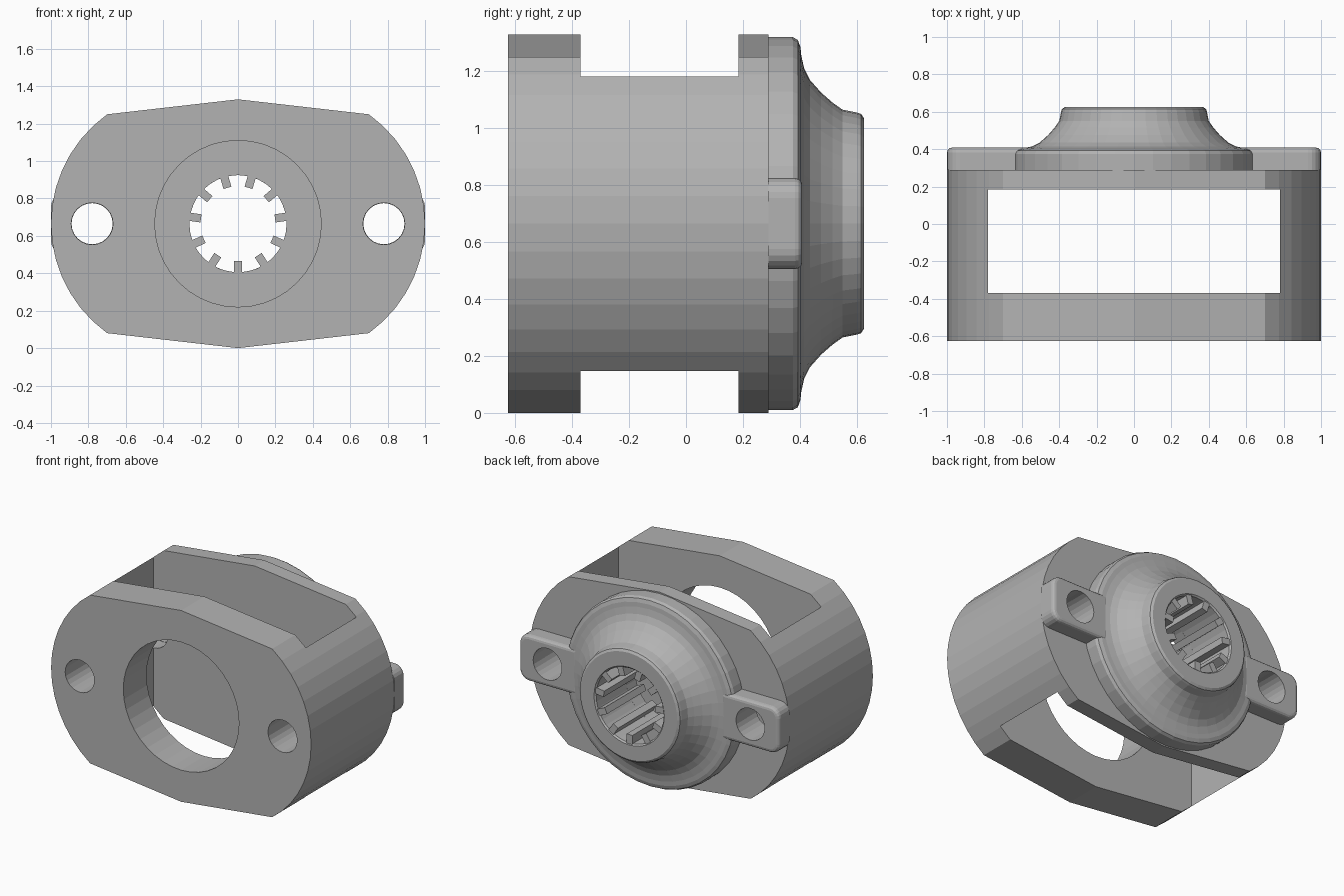
import bpy, bmesh
from math import sin, cos, pi, radians, asin
from mathutils import Matrix, Vector

if "Cube" in bpy.data.objects:
    bpy.data.objects.remove(bpy.data.objects["Cube"], do_unlink=True)

CZ = 0.665          # height of the main axis
BOLT_X = 0.78

grey = bpy.data.materials.new("plain grey")
grey.use_nodes = True
grey.diffuse_color = (0.45, 0.45, 0.45, 1)
grey.node_tree.nodes["Principled BSDF"].inputs["Base Color"].default_value = (0.45, 0.45, 0.45, 1)


def make_object(name, bm):
    bmesh.ops.recalc_face_normals(bm, faces=bm.faces)
    mesh = bpy.data.meshes.new(name)
    bm.to_mesh(mesh)
    bm.free()
    mesh.materials.append(grey)
    ob = bpy.data.objects.new(name, mesh)
    bpy.context.collection.objects.link(ob)
    return ob


def prism(name, outline, y0, y1, bevel=0):
    """Extrude an (x, z) outline along y; optionally round its rear rim."""
    bm = bmesh.new()
    face = bm.faces.new([bm.verts.new((x, y0, z)) for x, z in outline])
    ext = bmesh.ops.extrude_face_region(bm, geom=[face])["geom"]
    bmesh.ops.translate(bm, vec=(0, y1 - y0, 0),
                        verts=[g for g in ext if isinstance(g, bmesh.types.BMVert)])
    if bevel:
        rim = [e for e in bm.edges if all(abs(v.co.y - y1) < 1e-5 for v in e.verts)]
        bmesh.ops.bevel(bm, geom=rim, offset=bevel, segments=3, profile=0.5, affect='EDGES')
    return make_object(name, bm)


def arc(x, z, r, a0, a1, n):
    return [(x + r * cos(a0 + (a1 - a0) * i / n), z + r * sin(a0 + (a1 - a0) * i / n))
            for i in range(n + 1)]


def cylinder(name, x, r, y0, y1, n=32):
    return prism(name, arc(x, CZ, r, 0, 2 * pi, n)[:-1], y0, y1)


def cut(ob, cutters):
    """Subtract the cutters, bake the result and remove them."""
    for c in cutters:
        m = ob.modifiers.new("cut", 'BOOLEAN')
        m.operation, m.solver, m.object = 'DIFFERENCE', 'EXACT', c
    bpy.context.view_layer.update()
    baked = bpy.data.meshes.new_from_object(
        ob.evaluated_get(bpy.context.evaluated_depsgraph_get()))
    ob.modifiers.clear()
    ob.data = baked
    for c in cutters:
        bpy.data.objects.remove(c, do_unlink=True)


# Housing: bowed sides and shallow peaks at top and bottom
R = 0.72
half = asin(0.585 / R)
outline = arc(1 - R, CZ, R, -half, half, 14) + [(0, CZ * 2)]
outline += arc(R - 1, CZ, R, pi - half, pi + half, 14) + [(0, 0)]
housing = prism("housing", outline, -0.625, 0.29)

slot = prism("slot_cutter", [(-BOLT_X, -1), (BOLT_X, -1), (BOLT_X, 2), (-BOLT_X, 2)], -0.37, 0.185)
cut(housing, [
    slot,
    cylinder("front_hole_cutter", 0, 0.445, -1, -0.2, 40),
    cylinder("rear_hole_cutter", 0, 0.26, 0, 1),
    cylinder("bolt_cutter_left", BOLT_X, 0.112, -1, 1, 24),
    cylinder("bolt_cutter_right", -BOLT_X, 0.112, -1, 1, 24),
])

# Flared flange turned around the main axis, with an open bore
profile = [(0.26, 0.29), (0.655, 0.29), (0.655, 0.375), (0.645, 0.393), (0.62, 0.402),
           (0.59, 0.405), (0.545, 0.415), (0.505, 0.435), (0.46, 0.475), (0.425, 0.515),
           (0.40, 0.55), (0.39, 0.60), (0.385, 0.615), (0.37, 0.625), (0.27, 0.625),
           (0.26, 0.615)]
bm = bmesh.new()
ring = [bm.verts.new((r, y, CZ)) for r, y in profile]
edges = [bm.edges.new((a, b)) for a, b in zip(ring, ring[1:] + ring[:1])]
bmesh.ops.spin(bm, geom=ring + edges, cent=(0, 0, CZ), axis=(0, 1, 0),
               angle=2 * pi, steps=40, use_merge=True)
bmesh.ops.remove_doubles(bm, verts=bm.verts, dist=1e-5)
flange = make_object("flange", bm)

# Bolt ears with rounded ends
for side, label in ((1, "left"), (-1, "right")):
    h, c = 0.16, 0.07
    ear = arc(1 - c, CZ + h - c, c, 0, pi / 2, 5) + [(0.55, CZ + h), (0.55, CZ - h)]
    ear += arc(1 - c, CZ - h + c, c, -pi / 2, 0, 5)
    ob = prism(label + "_ear", [(side * x, z) for x, z in ear], 0.29, 0.408, 0.025)
    cut(ob, [cylinder("ear_cutter", side * BOLT_X, 0.11, 0, 1, 24)])

# Spline teeth inside the bore
TEETH = 11
bm = bmesh.new()
for i in range(TEETH):
    a = radians(-90) + 2 * pi * i / TEETH
    place = (Matrix.Translation((0, 0.405, CZ)) @ Matrix.Rotation(-a, 4, 'Y')
             @ Matrix.Translation((0.235, 0, 0)) @ Matrix.Diagonal((0.07, 0.43, 0.044, 1)))
    bmesh.ops.create_cube(bm, size=1, matrix=place)
make_object("spline_teeth", bm)
